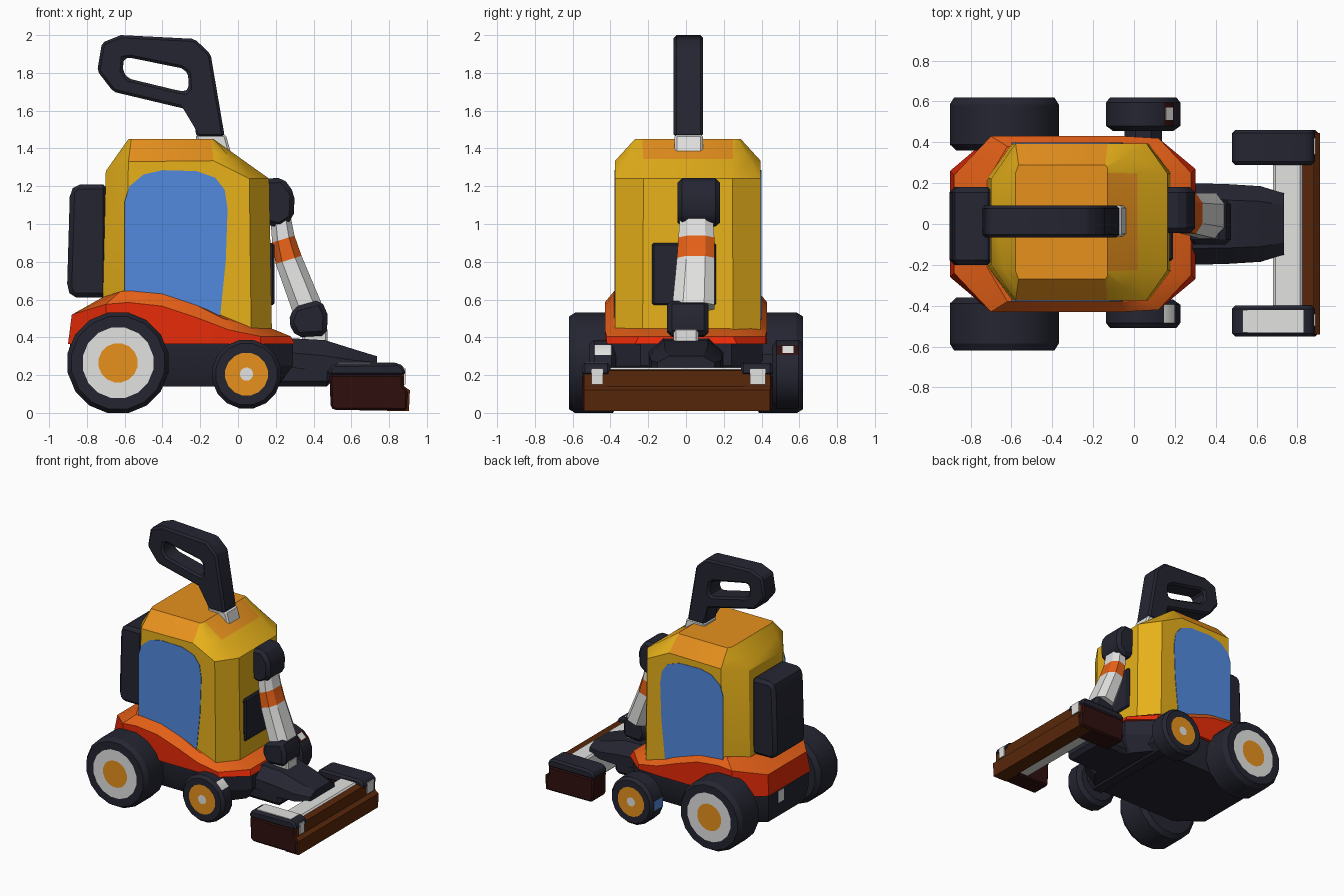
import bpy, bmesh, math
from mathutils import Vector

if "Cube" in bpy.data.objects:
    bpy.data.objects.remove(bpy.data.objects["Cube"])


def material(name, rgb):
    lin = [((c / 255 + 0.055) / 1.055) ** 2.4 if c > 10 else c / 255 / 12.92 for c in rgb]
    m = bpy.data.materials.new(name)
    m.diffuse_color = (*lin, 1)
    m.use_nodes = True
    m.node_tree.nodes["Principled BSDF"].inputs["Base Color"].default_value = m.diffuse_color
    return m


YELLOW = material("yellow", (231, 177, 26))
AMBER = material("amber", (236, 148, 30))
ORANGE = material("orange", (236, 99, 24))
RED = material("red", (232, 43, 8))
BLUE = material("window blue", (82, 138, 222))
DARK = material("dark slate", (36, 37, 49))
WHITE = material("off white", (226, 226, 225))
BROWN = material("brown", (88, 39, 10))
MAROON = material("dark maroon", (48, 15, 15))


def loft(name, rings, mats, bevel=0.0, closed=False, rule=None, angle=28):
    """Skin equal-length rings; mats = one per segment, plus start cap and end cap."""
    bm = bmesh.new()
    rows = [[bm.verts.new(p) for p in r] for r in rings]
    n, segs = len(rings[0]), len(rings) if closed else len(rings) - 1
    if not isinstance(mats, list):
        mats = [mats] * (segs + 2)
    slots = []
    for m in mats + [AMBER, MAROON, WHITE, BLUE] * bool(rule):
        if m not in slots:
            slots.append(m)
    for s in range(segs):
        a, b = rows[s], rows[(s + 1) % len(rows)]
        for i in range(n):
            j = (i + 1) % n
            bm.faces.new((a[i], a[j], b[j], b[i])).material_index = slots.index(mats[s])
    if not closed:
        bm.faces.new(rows[0][::-1]).material_index = slots.index(mats[segs])
        bm.faces.new(rows[-1]).material_index = slots.index(mats[segs + 1])
    bmesh.ops.recalc_face_normals(bm, faces=bm.faces)
    bm.normal_update()
    if rule:
        for f in bm.faces:
            m = rule(f)
            if m:
                f.material_index = slots.index(m)
    if bevel:
        edges = [e for e in bm.edges if e.calc_face_angle(0) > math.radians(28)]
        bmesh.ops.bevel(bm, geom=edges, offset=bevel, segments=1, affect='EDGES',
                        profile=0.5, clamp_overlap=True, material=-1)
    me = bpy.data.meshes.new(name)
    bm.to_mesh(me)
    bm.free()
    for m in slots:
        me.materials.append(m)
    ob = bpy.data.objects.new(name, me)
    bpy.context.collection.objects.link(ob)
    bpy.ops.object.select_all(action='DESELECT')
    ob.select_set(True)
    bpy.context.view_layer.objects.active = ob
    bpy.ops.object.shade_smooth_by_angle(angle=math.radians(angle))
    return ob


def prism(name, outline, y0, y1, mat, bevel=0.0):
    return loft(name, [[(x, y, z) for x, z in outline] for y in (y0, y1)], mat, bevel)


def box(name, x0, x1, y0, y1, z0, z1, mat, bevel=0.0):
    return prism(name, [(x0, z0), (x1, z0), (x1, z1), (x0, z1)], y0, y1, mat, bevel)


def sym_ring(half, cy=0.0):
    """Mirror a half plan outline of (x, y, z) across the centre plane."""
    return [(x, cy + y, z) for x, y, z in half] + [(x, cy - y, z) for x, y, z in half[::-1]]


def flat(half, z):
    return [(x, y, z) for x, y in half]


def wheel(name, cx, cz, stations, mats, sides=16, rule=None):
    rings = [[(cx + r * math.cos(2 * math.pi * (i + .5) / sides), y,
               cz + r * math.sin(2 * math.pi * (i + .5) / sides)) for i in range(sides)]
             for y, r in stations]
    return loft(name, rings, mats, rule=rule)


# Cabin: octagonal shell with sloped shoulders and an amber roof
plan = [(0.18, 0.24), (0.07, 0.385), (-0.13, 0.385), (-0.60, 0.385), (-0.72, 0.22)]
shoulder = [(0.165, 0.235, 1.24), (0.06, 0.385, 1.24), (-0.13, 0.385, 1.335),
            (-0.58, 0.385, 1.33), (-0.70, 0.21, 1.28)]
roof = flat([(-0.13, 0.24), (-0.13, 0.265), (-0.14, 0.28), (-0.565, 0.28), (-0.58, 0.24)], 1.45)
middle = [tuple(Vector(a).lerp(Vector(b), 0.5)) for a, b in zip(shoulder, roof)]


def roof_rule(f):
    z, n = f.calc_center_median().z, f.normal
    side = abs(n.y) > 0.55 and abs(n.x) < 0.3 and z > 1.32
    front = abs(n.y) < 0.1 and n.x > 0.3 and z > 1.35
    return AMBER if side or front else None


loft("cabin", [sym_ring(flat(plan, 0.40), .01), sym_ring(shoulder, .01),
               sym_ring(middle, .01), sym_ring(roof, .01)],
     [YELLOW, YELLOW, YELLOW, YELLOW, AMBER], rule=roof_rule)

# Side windows: thin plates on both flanks
pane = [(-0.60, 0.50), (-0.60, 1.12), (-0.575, 1.20), (-0.50, 1.262), (-0.40, 1.285),
        (-0.22, 1.28), (-0.12, 1.245), (-0.07, 1.18), (-0.055, 1.08), (-0.065, 0.80), (-0.10, 0.46)]
prism("window_front", pane, -0.379, -0.37, BLUE)
prism("window_back", pane, 0.39, 0.399, BLUE)

# Skirt: red band with a wavy orange top
outer = [(0.30, 0.27), (0.12, 0.42), (-0.05, 0.43), (-0.22, 0.43),
         (-0.40, 0.43), (-0.58, 0.43), (-0.70, 0.43), (-0.90, 0.26)]
rim = [(0.28, 0.25)] + outer[1:-1] + [(-0.88, 0.24)]
inner = [(0.17, 0.23), (0.05, 0.375), (-0.08, 0.38), (-0.22, 0.38),
         (-0.40, 0.38), (-0.56, 0.38), (-0.62, 0.38), (-0.72, 0.21)]
z_mid = [0.405, 0.405, 0.44, 0.505, 0.565, 0.585, 0.575, 0.52]
z_top = [0.45, 0.46, 0.50, 0.57, 0.63, 0.645, 0.645, 0.61]


def waved(half, zs):
    return sym_ring([(x, y, z) for (x, y), z in zip(half, zs)])


loft("skirt", [waved(outer, [0.365] * 8), waved(rim, z_mid), waved(inner, z_top)],
     [RED, ORANGE, RED, ORANGE])

# Chassis
base = [(0.29, 0.24), (0.12, 0.405), (-0.70, 0.405), (-0.89, 0.25)]
low = [(0.21, 0.20), (0.08, 0.36), (-0.68, 0.36), (-0.87, 0.22)]
loft("chassis", [sym_ring(flat(low, 0.14)), sym_ring(flat(base, 0.25)),
                 sym_ring(flat(base, 0.38))], DARK)
box("rear_badge", -0.894, -0.886, 0.06, 0.13, 0.26, 0.35, WHITE)

# Wheels and axles
for side, tag in ((-1, "front"), (1, "back")):
    wheel("rear_wheel_" + tag, -0.635, 0.265,
          [(side * y, r) for y, r in ((0.36, 0.24), (0.39, 0.272), (0.585, 0.272),
                                      (0.62, 0.25), (0.62, 0.19), (0.62, 0.105))],
          [DARK, DARK, DARK, DARK, WHITE, DARK, AMBER])


def tread_rule(f):
    """Small coloured patches on the tread of the small wheels."""
    n, back = f.normal, f.calc_center_median().y > 0
    if abs(n.y) < 0.1 and n.x > 0.6 and n.z > 0.6:
        return MAROON if back else WHITE
    if back and abs(n.y) < 0.1 and n.x < -0.97:
        return BLUE


for tag, ya, yb in (("front", -0.37, -0.51), ("back", 0.455, 0.62)):
    d = 0.025 if yb > 0 else -0.025
    wheel("small_wheel_" + tag, 0.045, 0.205,
          [(ya, 0.15), (ya + d, 0.185), (yb - d, 0.185), (yb, 0.165), (yb, 0.115), (yb, 0.035)],
          [DARK, DARK, DARK, DARK, AMBER, DARK, WHITE], rule=tread_rule)
wheel("small_axle", 0.045, 0.22, [(-0.40, 0.10), (0.47, 0.10)], DARK, 8)
prism("tread_badge", [(0.156, 0.354), (0.192, 0.318), (0.189, 0.313), (0.151, 0.351)],
      0.51, 0.57, WHITE)

# Back pack
prism("back_pack", [(-0.69, 0.61), (-0.88, 0.61), (-0.905, 0.66), (-0.89, 1.17),
                    (-0.86, 1.21), (-0.69, 1.21)], -0.20, 0.18, DARK, 0.03)

# Handle: a looped grip, outer and inner outlines paired
grip_out = [(-0.62, 2.0), (-0.23, 1.98), (-0.145, 1.90), (-0.07, 1.46), (-0.22, 1.46),
            (-0.24, 1.60), (-0.66, 1.70), (-0.745, 1.81), (-0.72, 1.96)]
grip_in = [(-0.57, 1.88), (-0.30, 1.825), (-0.265, 1.80), (-0.26, 1.72), (-0.28, 1.70),
           (-0.34, 1.712), (-0.58, 1.77), (-0.61, 1.81), (-0.605, 1.875)]
loft("handle", [[(x, y, z) for x, z in line] for line, y in
                ((grip_out, -0.065), (grip_out, 0.09), (grip_in, 0.09), (grip_in, -0.065))],
     DARK, 0.015, closed=True)
prism("handle_socket", [(-0.225, 1.475), (-0.065, 1.475), (-0.03, 1.35), (-0.21, 1.35)],
      -0.06, 0.09, WHITE, 0.012)

# Front vent
box("front_vent", 0.15, 0.192, -0.18, 0.16, 0.57, 0.90, DARK, 0.01)

# Arm: shoulder, striped tube, elbow
prism("shoulder_joint", [(0.14, 1.24), (0.24, 1.245), (0.30, 1.16), (0.295, 1.03),
                         (0.22, 0.98), (0.14, 1.0)], -0.045, 0.18, DARK, 0.025)
axis = Vector((0.95, 0.0, 0.30))
octagon = [(1, .5), (.5, 1), (-.5, 1), (-1, .5), (-1, -.5), (-.5, -1), (.5, -1), (1, -.5)]
arm = [(0.225, 1.03, .055, .055, .088), (0.24, 0.92, .062, .055, .095),
       (0.268, 0.81, .072, .052, .10), (0.365, 0.56, .08, .04, .112)]
loft("arm_tube", [[(x + axis.x * a * w, yc + b * h, z + axis.z * a * w) for a, b in octagon]
                  for x, z, w, yc, h in arm], [WHITE, ORANGE, WHITE, WHITE, WHITE])
prism("elbow_joint", [(0.265, 0.48), (0.295, 0.56), (0.44, 0.60), (0.475, 0.52),
                      (0.47, 0.41), (0.31, 0.40)], -0.10, 0.12, DARK, 0.025)
box("ankle_collar", 0.34, 0.475, -0.065, 0.065, 0.35, 0.45, WHITE, 0.012)

# Foot linking the arm and chassis to the cleaning head
box("foot_base", 0.18, 0.50, -0.19, 0.19, 0.14, 0.29, DARK, 0.03)
foot = [(0.28, 0.20, 0.24, 0.395), (0.46, 0.195, 0.22, 0.385),
        (0.62, 0.185, 0.22, 0.335), (0.735, 0.15, 0.235, 0.30)]
loft("foot_link", [[(x, -w, z0), (x, w, z0), (x, w, (z0 + z1) / 2), (x, w * .6, z1),
                    (x, -w * .6, z1), (x, -w, (z0 + z1) / 2)] for x, w, z0, z1 in foot], DARK)

# Cleaning head: white bar, brown brush front, two end caps
box("head_bar", 0.68, 0.825, -0.45, 0.34, 0.03, 0.24, WHITE, 0.012)
prism("head_brush", [(0.79, 0.01), (0.905, 0.01), (0.91, 0.12), (0.88, 0.14),
                     (0.88, 0.225), (0.81, 0.23)], -0.54, 0.445, BROWN)
for tag, y0, y1 in (("front", -0.55, -0.40), ("back", 0.29, 0.46)):
    prism("cap_lower_" + tag, [(0.49, 0.03), (0.51, 0.015), (0.895, 0.012), (0.90, 0.12),
                               (0.875, 0.14), (0.875, 0.205), (0.485, 0.205)],
          y0, y1, MAROON, 0.012)
    prism("cap_upper_" + tag, [(0.48, 0.195), (0.885, 0.195), (0.885, 0.235), (0.85, 0.265),
                               (0.51, 0.26), (0.48, 0.235)], y0, y1, DARK, 0.015)
    box("cap_badge_" + tag, 0.88, 0.888, y0 + .05, y1 - .04, 0.15, 0.235, WHITE)
box("cap_top_plate", 0.53, 0.83, -0.53, -0.42, 0.26, 0.268, WHITE)
